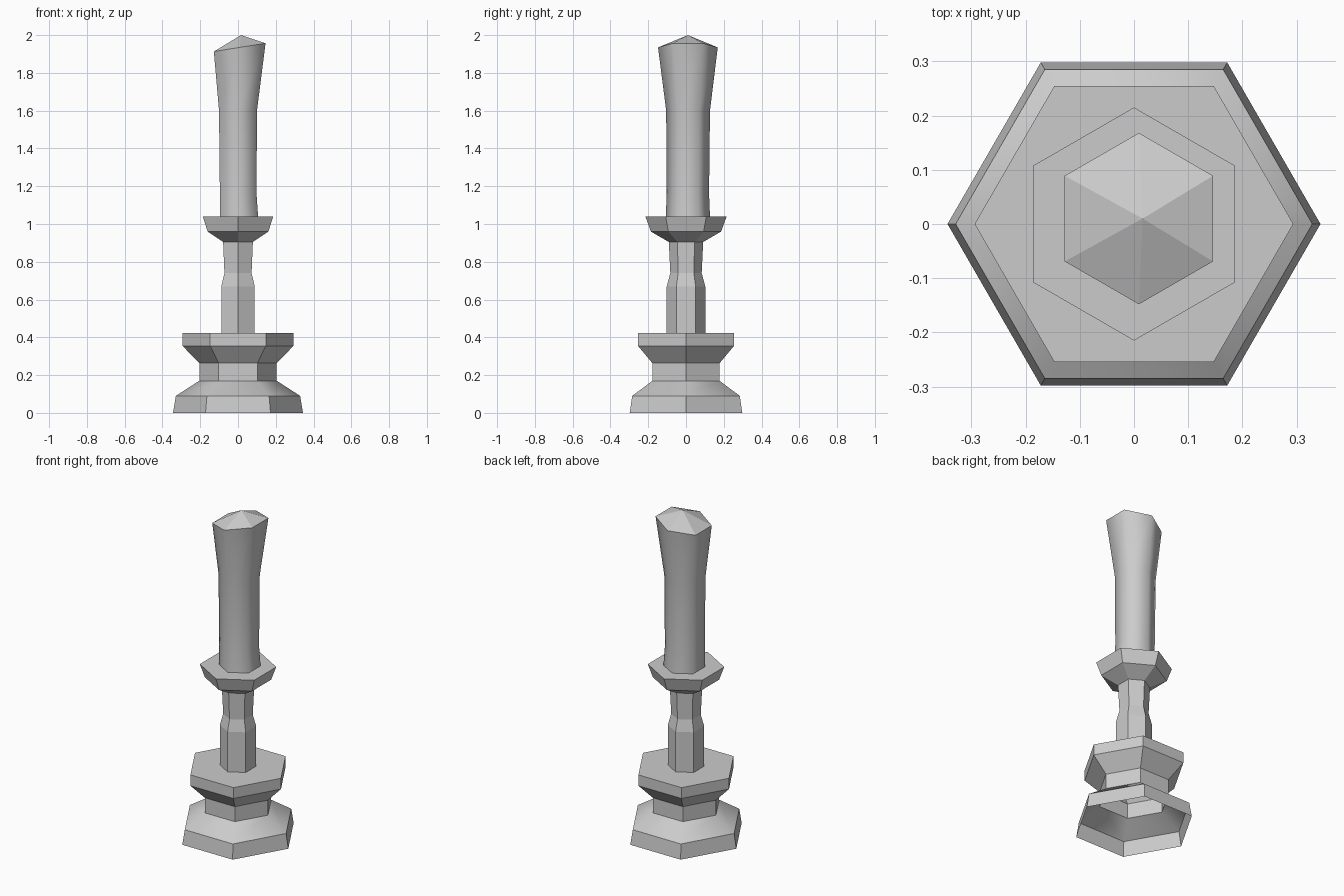
import bpy
import bmesh
from math import cos, sin, radians

cube = bpy.data.objects.get("Cube")
if cube:
    bpy.data.objects.remove(cube)

# Single plain grey
grey = bpy.data.materials.new("plain_grey")
grey.use_nodes = True
colour = (0.6, 0.6, 0.6, 1)
grey.diffuse_color = colour
grey.node_tree.nodes["Principled BSDF"].inputs["Base Color"].default_value = colour


def hex_loft(name, rings, turn=0, smooth=(), cap=True, apex=None):
    """Skin six-sided rings (radius, z, centre x, centre y, tilt), open below."""
    bm = bmesh.new()
    loops = []
    for r, z, cx, cy, tilt in rings:
        loop = []
        for i in range(6):
            a = radians(60 * i + turn)
            x, y = r * cos(a), r * sin(a)
            loop.append(bm.verts.new((cx + x, cy + y, z + tilt * x)))
        loops.append(loop)
    for k, (low, high) in enumerate(zip(loops, loops[1:])):
        for i in range(6):
            j = (i + 1) % 6
            face = bm.faces.new((low[i], low[j], high[j], high[i]))
            face.smooth = k in smooth
    if apex:
        tip = bm.verts.new(apex)
        for i in range(6):
            bm.faces.new((loops[-1][i], loops[-1][(i + 1) % 6], tip))
    elif cap:
        bm.faces.new(loops[-1])
    mesh = bpy.data.meshes.new(name)
    bm.to_mesh(mesh)
    bm.free()
    mesh.materials.append(grey)
    obj = bpy.data.objects.new(name, mesh)
    bpy.context.collection.objects.link(obj)
    return obj


def centred(profile):
    return [(r, z, 0, 0, 0) for r, z in profile]


# Hollow foot, waist and drip plate; only the sloping shoulder is smooth
hex_loft("base", centred([(0.344, 0), (0.329, 0.09), (0.205, 0.17),
                          (0.205, 0.263), (0.294, 0.355), (0.294, 0.422)]),
         smooth=(1,))

# Stem that narrows and then flares into the candle cup
hex_loft("stem_and_cup", centred([(0.102, 0.422), (0.102, 0.67), (0.083, 0.74),
                                  (0.091, 0.905), (0.186, 0.96), (0.215, 1.04)]),
         turn=30)

# Smooth candle, slightly off centre, with a tilted faceted tip
hex_loft("candle", [(0.117, 1.04, 0.005, 0.01, 0), (0.112, 1.16, 0.001, 0.01, 0),
                    (0.116, 1.6, 0, 0.011, 0), (0.158, 1.935, 0.009, 0.01, 0.16)],
         turn=30, smooth=(0, 1, 2), apex=(0.016, 0.01, 2.0))
